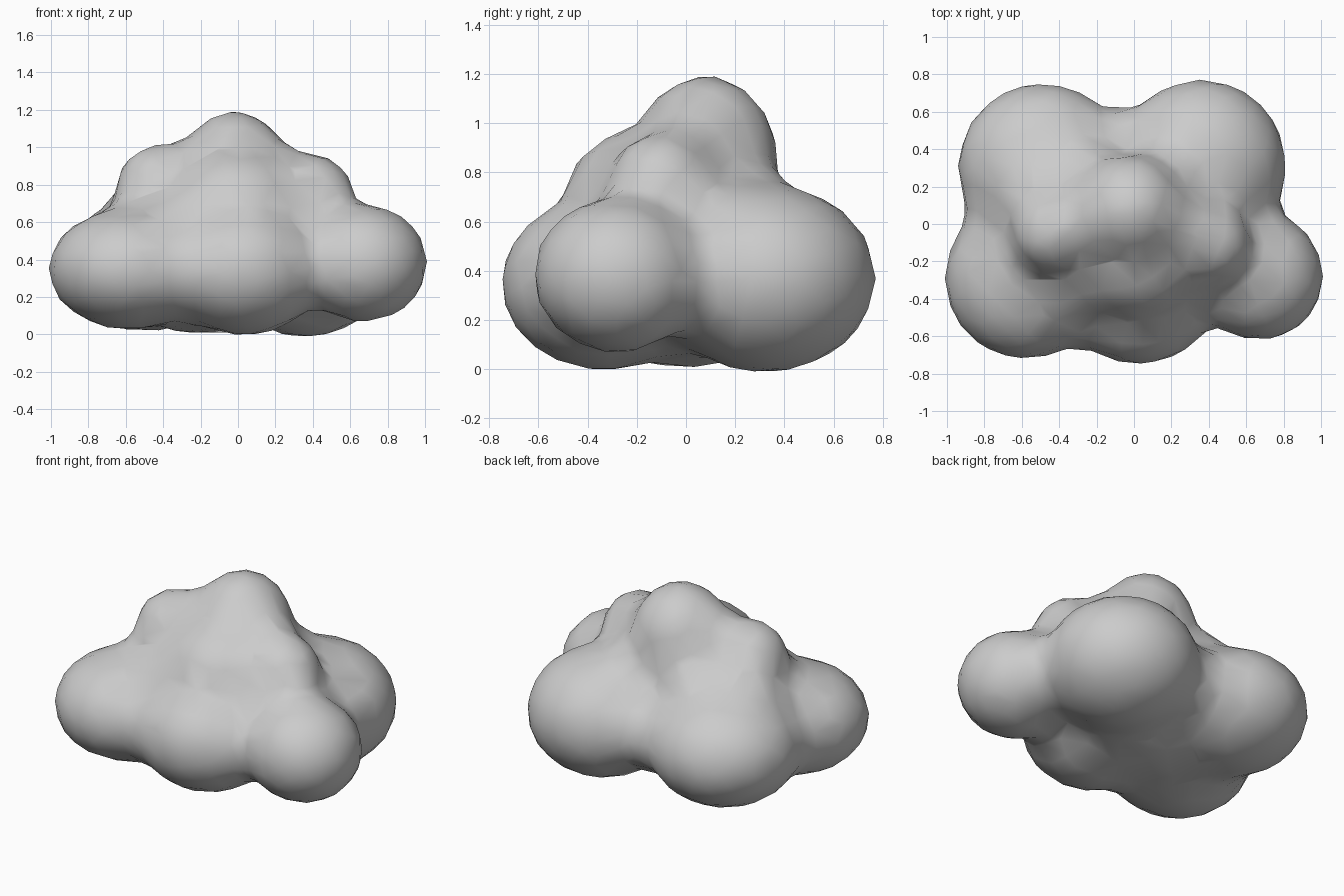
import bpy, bmesh
from mathutils import Matrix, Vector

cube = bpy.data.objects.get("Cube")
if cube:
    bpy.data.objects.remove(cube, do_unlink=True)

# Puffs: centre, half width, half height
PUFFS = {
    "back_left": ((0.36, 0.32, 0.37), 0.46, 0.39),
    "back_right": ((-0.49, 0.3, 0.37), 0.46, 0.36),
    "front_left": ((0.67, -0.28, 0.38), 0.35, 0.32),
    "front_right": ((-0.58, -0.29, 0.35), 0.44, 0.33),
    "front_middle": ((0.03, -0.33, 0.35), 0.43, 0.36),
    "crown": ((-0.02, 0.08, 0.86), 0.3, 0.34),
    "upper_right": ((-0.43, -0.04, 0.78), 0.23, 0.24),
    "upper_left": ((0.4, -0.1, 0.72), 0.23, 0.25),
    "slope": ((0, -0.1, 0.7), 0.4, 0.3),
}

# Pairs of puffs with a smaller mass filling the valley between them
LOOSE_LINKS = [
    ("back_left", "back_right"),
    ("back_left", "front_left"),
    ("front_middle", "front_left"),
    ("upper_left", "front_left"),
    ("upper_left", "back_left"),
    ("upper_right", "front_right"),
    ("crown", "back_left"),
    ("crown", "back_right"),
    ("slope", "front_left"),
]
FIRM_LINKS = [
    ("front_right", "front_middle"),
    ("front_right", "back_right"),
    ("upper_right", "back_right"),
    ("crown", "upper_right"),
    ("crown", "upper_left"),
    ("slope", "front_middle"),
    ("slope", "front_right"),
]
# Diagonals that make the core and the underside
FULL_LINKS = [
    ("back_left", "front_right"),
    ("back_right", "front_left"),
    ("back_right", "front_middle"),
]


def add_puff(bm, centre, width, height):
    place = Matrix.Translation(centre) @ Matrix.Diagonal((width, width, height, 1))
    bmesh.ops.create_icosphere(bm, subdivisions=3, radius=1, matrix=place)


def add_link(bm, first, second, fullness):
    centre_a, width_a, height_a = PUFFS[first]
    centre_b, width_b, height_b = PUFFS[second]
    middle = (Vector(centre_a) + Vector(centre_b)) / 2
    half = fullness / 2
    add_puff(bm, middle, (width_a + width_b) * half, (height_a + height_b) * half)


bm = bmesh.new()
for centre, width, height in PUFFS.values():
    add_puff(bm, centre, width, height)
for links, fullness in ((LOOSE_LINKS, 0.7), (FIRM_LINKS, 0.85), (FULL_LINKS, 1)):
    for first, second in links:
        add_link(bm, first, second, fullness)
mesh = bpy.data.meshes.new("cloud")
bm.to_mesh(mesh)
bm.free()
cloud = bpy.data.objects.new("cloud", mesh)
bpy.context.collection.objects.link(cloud)

# Fuse the puffs, soften the creases, then reduce to broad facets
remesh = cloud.modifiers.new("fuse", "REMESH")
remesh.mode = "VOXEL"
remesh.voxel_size = 0.035
remesh.use_smooth_shade = True
soften = cloud.modifiers.new("soften", "SMOOTH")
soften.factor = 0.5
soften.iterations = 24
reduce = cloud.modifiers.new("reduce", "DECIMATE")
reduce.ratio = 0.07

# Grey colour
grey = bpy.data.materials.new("soft_grey")
grey.use_nodes = True
colour = (0.6, 0.6, 0.6, 1)
grey.diffuse_color = colour
grey.node_tree.nodes["Principled BSDF"].inputs["Base Color"].default_value = colour
mesh.materials.append(grey)
